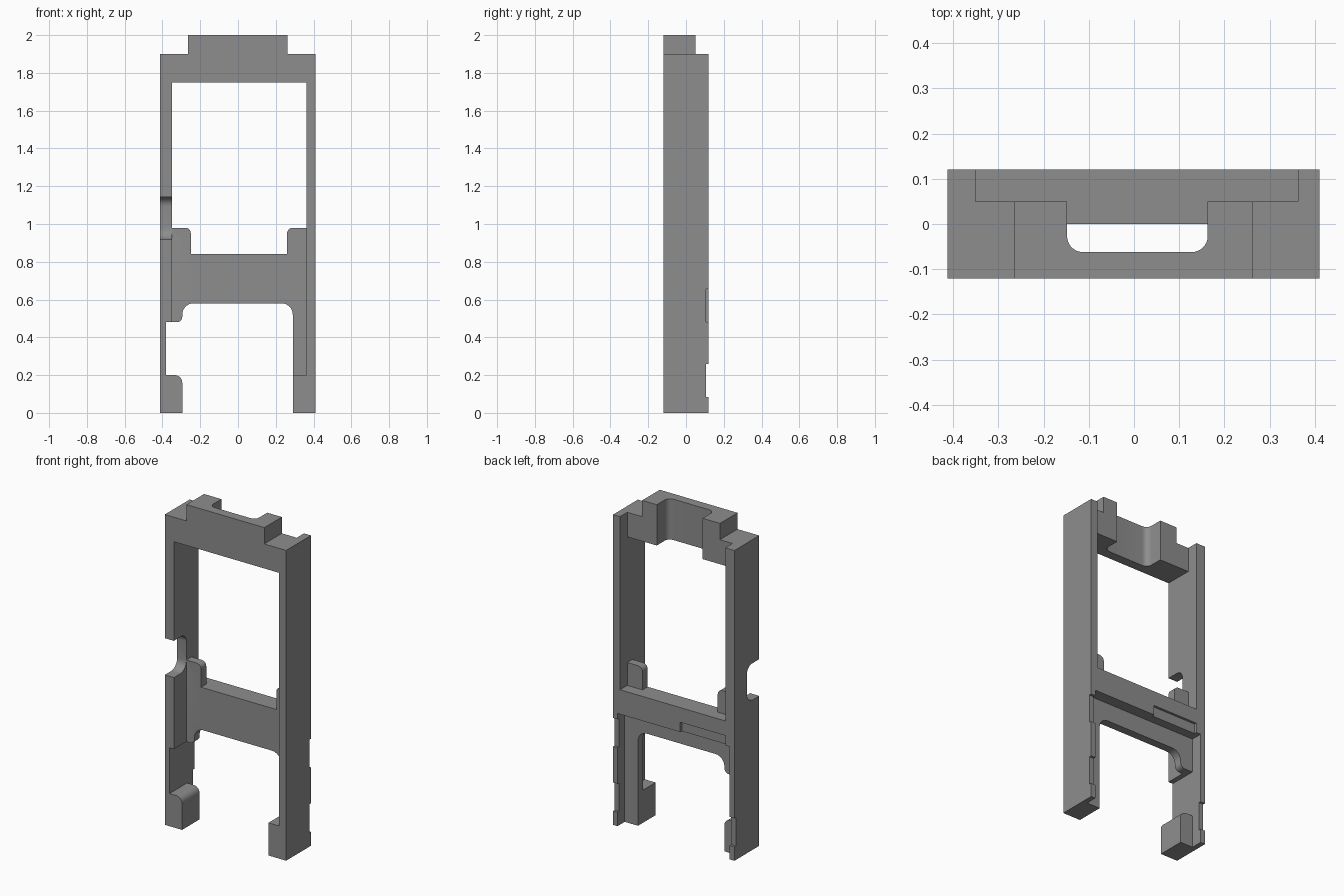
import bpy, bmesh, math
from mathutils import Vector

if "Cube" in bpy.data.objects:
    bpy.data.objects.remove(bpy.data.objects["Cube"])

grey = bpy.data.materials.new("grey")
grey.diffuse_color = (0.27, 0.27, 0.27, 1)
grey.use_nodes = True
grey.node_tree.nodes["Principled BSDF"].inputs["Base Color"].default_value = grey.diffuse_color


def fillet(points, n=8):
    """Round the square corners of a profile; each point is (u, v) or (u, v, radius)."""
    out = []
    for i, p in enumerate(points):
        c = Vector(p[:2])
        if len(p) == 2:
            out.append(c)
            continue
        d1 = (Vector(points[i - 1][:2]) - c).normalized()
        d2 = (Vector(points[(i + 1) % len(points)][:2]) - c).normalized()
        r = p[2]
        mid = c + r * (d1 + d2)
        for k in range(n + 1):
            t = math.pi / 2 * k / n
            out.append(mid - r * (d2 * math.cos(t) + d1 * math.sin(t)))
    return out


def prism(name, axis, points, lo, hi):
    """Extrude a profile along an axis: x uses (y, z), y uses (x, z), z uses (x, y)."""
    place = {"x": lambda u, v, w: (w, u, v),
             "y": lambda u, v, w: (u, w, v),
             "z": lambda u, v, w: (u, v, w)}[axis]
    bm = bmesh.new()
    pts = fillet(points)
    a = [bm.verts.new(place(u, v, lo)) for u, v in pts]
    b = [bm.verts.new(place(u, v, hi)) for u, v in pts]
    bm.faces.new(a)
    bm.faces.new(b[::-1])
    for i in range(len(a)):
        j = (i + 1) % len(a)
        bm.faces.new((a[i], b[i], b[j], a[j]))
    bmesh.ops.recalc_face_normals(bm, faces=bm.faces[:])
    mesh = bpy.data.meshes.new(name)
    bm.to_mesh(mesh)
    bm.free()
    mesh.materials.append(grey)
    ob = bpy.data.objects.new(name, mesh)
    bpy.context.collection.objects.link(ob)
    return ob


def box(name, x0, x1, y0, y1, z0, z1):
    return prism(name, "z", [(x0, y0), (x1, y0), (x1, y1), (x0, y1)], z0, z1)


def combine(base, other, op):
    mod = base.modifiers.new(op, "BOOLEAN")
    mod.operation, mod.solver, mod.object = op, "EXACT", other
    bpy.context.view_layer.objects.active = base
    bpy.ops.object.modifier_apply(modifier=mod.name)
    bpy.data.objects.remove(other)


F, B, M = -0.12, 0.12, 0.05    # front, back and mid depth


def rail_profile(recesses):
    pts = [(F, 0), (B, 0)]
    for z0, z1 in recesses:
        pts += [(B, z0), (0.105, z0), (0.105, z1), (B, z1)]
    return pts + [(B, 1.9), (F, 1.9)]


def inner_profile(z0):
    return [(F, z0), (M, z0), (M, 0.69), (B, 0.69), (B, 1.9), (F, 1.9)]


def top_profile(x0, x1):
    return [(x0, F), (x1, F), (x1, M), (0.163, M), (0.163, -0.062, 0.035),
            (-0.148, -0.062, 0.035), (-0.148, M), (x0, M)]


# side rails: thin outer plate plus thicker inner part
frame = prism("frame", "x", rail_profile([(0.085, 0.26)]), -0.412, -0.38)
parts = [
    prism("left_rail_inner", "x", inner_profile(0.48), -0.40, -0.35),
    prism("right_rail", "x", rail_profile([(0.085, 0.26), (0.48, 0.655)]), 0.38, 0.41),
    prism("right_rail_inner", "x", inner_profile(0), 0.363, 0.395),
    # top bar and its raised cap
    prism("top_bar", "z", top_profile(-0.37, 0.39), 1.75, 1.9),
    prism("top_cap", "z", top_profile(-0.265, 0.262), 1.85, 2.0),
    # middle panel with two ears, an arch and the right leg
    prism("cross_panel", "y", [
        (-0.37, 0.98), (-0.25, 0.98, 0.03), (-0.25, 0.84), (0.26, 0.84),
        (0.26, 0.98, 0.03), (0.39, 0.98), (0.39, 0), (0.29, 0), (0.29, 0.58, 0.06),
        (-0.295, 0.58, 0.06), (-0.295, 0.48, 0.03), (-0.37, 0.48)], 0, M),
    # thick rear beam of the panel
    box("rear_beam", -0.37, 0.39, 0.03, B, 0.69, 0.84),
    # feet
    prism("left_foot", "y", [(-0.40, 0), (-0.295, 0), (-0.295, 0.2, 0.04),
                             (-0.40, 0.2)], F, M),
    box("right_foot", 0.29, 0.395, F, M, 0, 0.2),
]
for part in parts:
    combine(frame, part, "UNION")

# rounded notch in the front of the left rail
combine(frame, prism("rail_notch", "x", [(-0.2, 0.918), (0, 0.918, 0.06),
                                         (0, 1.143, 0.05), (-0.2, 1.143)],
                     -0.5, -0.35), "DIFFERENCE")
# shallow slot in the rear beam
combine(frame, box("beam_slot", -0.35, -0.045, 0.105, 0.2, 0.6, 0.75), "DIFFERENCE")

# merge flat faces, then smooth the fillets
bm = bmesh.new()
bm.from_mesh(frame.data)
bmesh.ops.remove_doubles(bm, verts=bm.verts[:], dist=1e-5)
bmesh.ops.dissolve_limit(bm, angle_limit=0.01, verts=bm.verts[:], edges=bm.edges[:])
bm.to_mesh(frame.data)
bm.free()
bpy.ops.object.select_all(action="DESELECT")
frame.select_set(True)
bpy.context.view_layer.objects.active = frame
bpy.ops.object.shade_smooth_by_angle(angle=math.radians(30))
